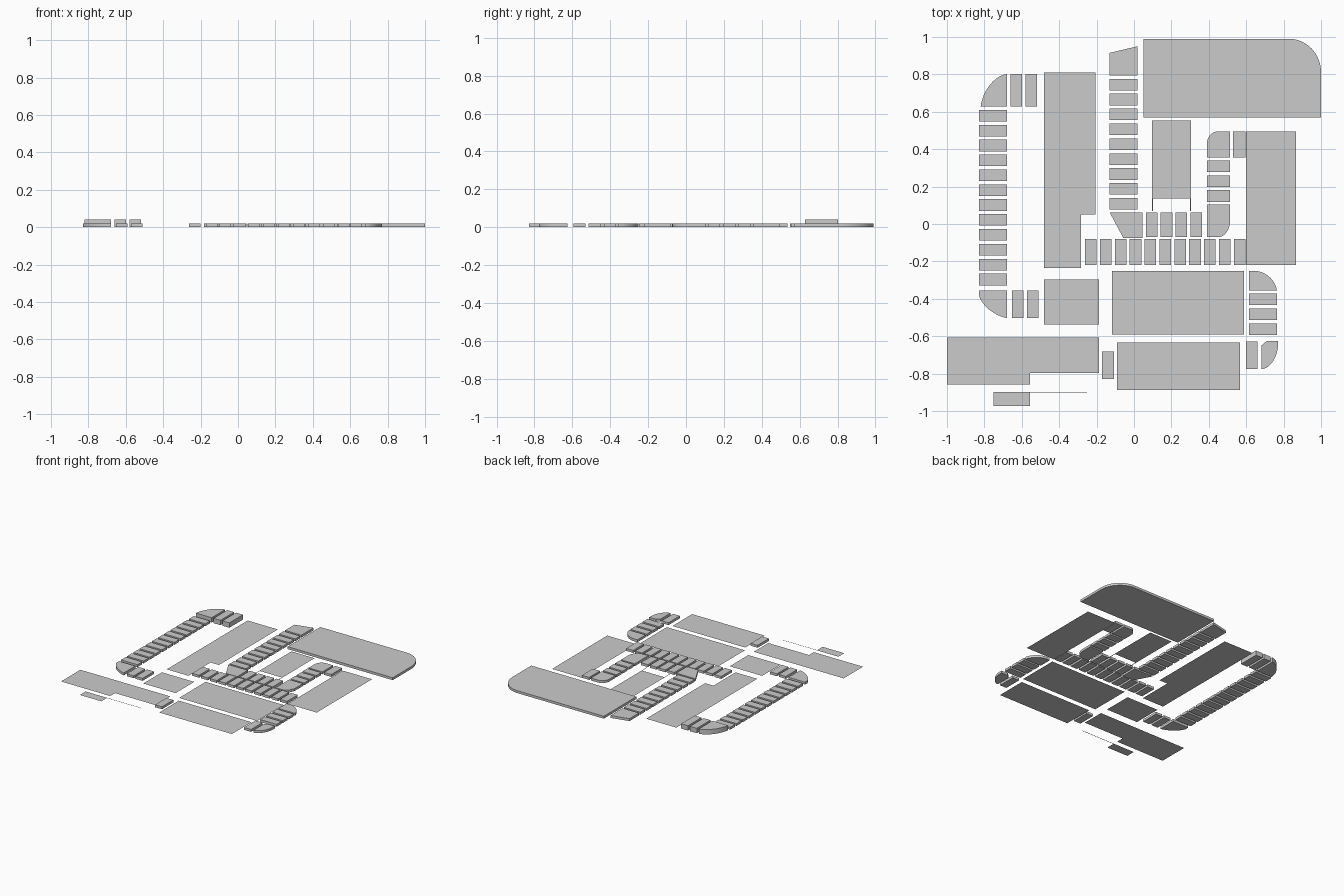
import bpy, bmesh, math

T = 0.02          # stone thickness
PITCH = 0.0796    # spacing of repeated stones
W = 0.062         # stone width


def shape(name, pts, h=T):
    """Flat polygon at z = 0, extruded to height h (h = 0 leaves a single sheet)."""
    bm = bmesh.new()
    face = bm.faces.new([bm.verts.new((x, y, 0)) for x, y in pts])
    face.normal_update()
    if face.normal.z < 0:
        face.normal_flip()
    if h:
        ret = bmesh.ops.extrude_face_region(bm, geom=[face], use_keep_orig=True)
        for v in ret["geom"]:
            if isinstance(v, bmesh.types.BMVert):
                v.co.z = h
        bmesh.ops.recalc_face_normals(bm, faces=bm.faces)
    me = bpy.data.meshes.new(name)
    bm.to_mesh(me)
    bm.free()
    ob = bpy.data.objects.new(name, me)
    bpy.context.collection.objects.link(ob)
    return ob


def rect(name, x0, x1, y0, y1, h=T):
    return shape(name, [(x0, y0), (x1, y0), (x1, y1), (x0, y1)], h)


def arc(p, c, q, n=12):
    """Quarter ellipse from p to q, rounding off the corner c."""
    out = []
    for i in range(n + 1):
        a = math.pi / 2 * i / n
        u, v = 1 - math.sin(a), 1 - math.cos(a)
        out.append(tuple(c[k] + (p[k] - c[k]) * u + (q[k] - c[k]) * v for k in (0, 1)))
    return out


def column(name, x0, x1, top, n):
    for i in range(n):
        y = top - i * PITCH
        rect(f"{name}_{i + 1}", x0, x1, y - W, y)


def row(name, left, y0, y1, n, h=T):
    for i in range(n):
        x = left + i * PITCH
        rect(f"{name}_{i + 1}", x, x + W, y0, y1, h)


# Thin ground panels
shape("panel_west", [(-0.48, 0.81), (-0.48, -0.235), (-0.283, -0.235),
                     (-0.283, 0.05), (-0.207, 0.05), (-0.207, 0.81)], 0)
rect("panel_east", 0.60, 0.865, -0.218, 0.495, 0)
rect("panel_southwest", -0.48, -0.187, -0.538, -0.298, 0)
rect("panel_middle", -0.118, 0.588, -0.592, -0.25, 0)
rect("panel_south", -0.092, 0.566, -0.887, -0.633, 0)
shape("panel_front_left", [(-1, -0.608), (-1, -0.858), (-0.555, -0.858),
                           (-0.555, -0.796), (-0.187, -0.796), (-0.187, -0.608)], 0)
shape("panel_front_strip", [(-0.75, -0.897), (-0.75, -0.972), (-0.555, -0.972),
                            (-0.555, -0.902), (-0.25, -0.902), (-0.25, -0.897)], 0)
shape("panel_centre", [(0.096, 0.553), (0.096, 0.07), (0.101, 0.07), (0.101, 0.137),
                       (0.30, 0.137), (0.30, 0.07), (0.305, 0.07), (0.305, 0.553)], 0)

# Large slab with one rounded corner
shape("terrace_slab", [(0.05, 0.99), (0.05, 0.57), (1, 0.57)]
      + arc((1, 0.81), (1, 0.99), (0.83, 0.99), 16))

# West path: column of stones, two rounded corners, raised north end
column("west_stone", -0.828, -0.68, 0.61, 12)
shape("west_corner_north", [(-0.678, 0.628)]
      + arc((-0.678, 0.803), (-0.80, 0.785), (-0.82, 0.628)), 2 * T)
row("west_stone_north", -0.66, 0.628, 0.803, 2, 2 * T)
shape("west_corner_south", [(-0.68, -0.355), (-0.828, -0.355)]
      + arc((-0.828, -0.385), (-0.80, -0.48), (-0.68, -0.503)))
row("west_stone_south", -0.653, -0.503, -0.355, 2)

# Central path
shape("centre_end_stone", [(-0.13, 0.793), (0.018, 0.793), (0.018, 0.95), (-0.13, 0.915)])
column("centre_stone", -0.13, 0.018, 0.776, 9)
shape("centre_turn_stone", [(-0.13, 0.062), (0.045, 0.062), (0.045, -0.075), (-0.057, -0.075)])
row("centre_row_stone", 0.063, -0.07, 0.062, 4)
row("cross_row_stone", -0.262, -0.218, -0.08, 11)

# East path
shape("east_corner_south", [(0.39, -0.07), (0.39, 0.105), (0.514, 0.105)]
      + arc((0.514, 0.02), (0.514, -0.07), (0.45, -0.07)))
column("east_stone", 0.39, 0.514, 0.34, 3)
shape("east_corner_north", [(0.39, 0.355), (0.514, 0.355), (0.514, 0.495)]
      + arc((0.45, 0.495), (0.39, 0.495), (0.39, 0.43)))
rect("east_stone_north", 0.53, 0.595, 0.355, 0.495)

# South-east path
shape("southeast_corner_north", [(0.615, -0.25), (0.615, -0.356)]
      + arc((0.764, -0.356), (0.75, -0.25), (0.64, -0.25)))
column("southeast_stone", 0.615, 0.764, -0.372, 3)
shape("southeast_corner_south", [(0.683, -0.775), (0.683, -0.648), (0.71, -0.625), (0.77, -0.625)]
      + arc((0.77, -0.65), (0.765, -0.76), (0.69, -0.775)))
rect("southeast_stone_south", 0.598, 0.66, -0.775, -0.628)
rect("south_link_stone", -0.17, -0.108, -0.828, -0.682)
